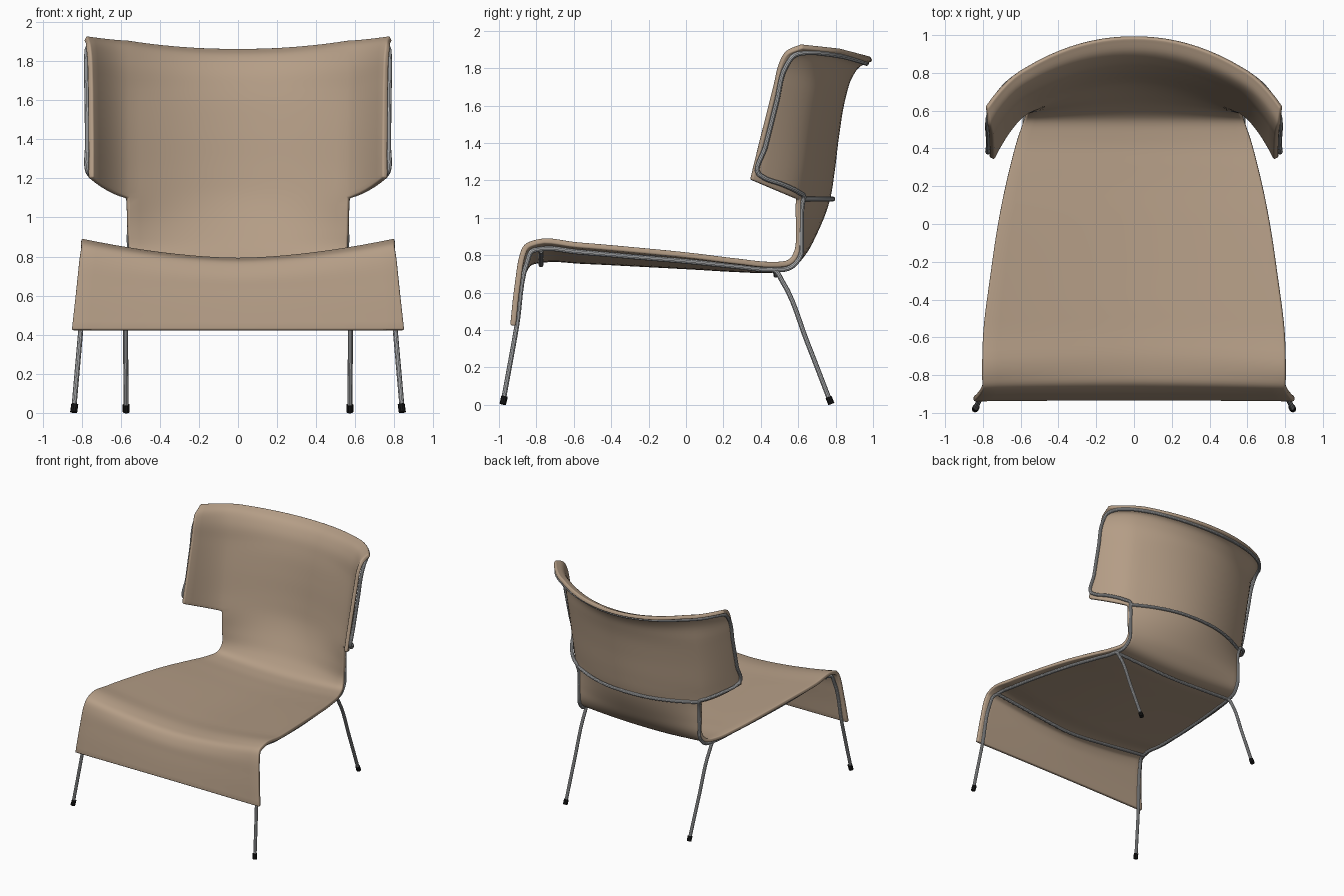
import bpy, bmesh
from mathutils import Vector

if "Cube" in bpy.data.objects:
    bpy.data.objects.remove(bpy.data.objects["Cube"])


def material(name, rgb):
    m = bpy.data.materials.new(name)
    m.diffuse_color = (*rgb, 1)
    m.use_nodes = True
    m.node_tree.nodes["Principled BSDF"].inputs["Base Color"].default_value = m.diffuse_color
    return m


TAN = material("tan upholstery", (0.46, 0.34, 0.24))
STEEL = material("grey steel", (0.48, 0.49, 0.50))
BLACK = material("black rubber", (0.008, 0.008, 0.008))


def knots(pts):
    ts = [0.0]
    for a, b in zip(pts, pts[1:]):
        ts.append(ts[-1] + max((Vector(b) - Vector(a)).length, 1e-4))
    return ts


def smooth(pts, ts, n):
    """Smooth interpolation through points of any dimension, n samples per span."""
    P = [Vector(p) for p in pts]
    h = [b - a for a, b in zip(ts, ts[1:])]
    d = [(P[i + 1] - P[i]) / h[i] for i in range(len(h))]
    m = [d[0]] + [(d[i - 1] * h[i] + d[i] * h[i - 1]) / (h[i - 1] + h[i])
                  for i in range(1, len(d))] + [d[-1]]
    out = []
    for i in range(len(h)):
        for k in range(n):
            s = k / n
            out.append(P[i] * (2*s**3 - 3*s*s + 1) + m[i] * h[i] * (s**3 - 2*s*s + s)
                       + P[i + 1] * (3*s*s - 2*s**3) + m[i + 1] * h[i] * (s**3 - s*s))
    return out + [P[-1]]


def tube(name, pts, r, mat, n=6):
    cu = bpy.data.curves.new(name, 'CURVE')
    cu.dimensions = '3D'
    cu.bevel_depth, cu.bevel_resolution, cu.use_fill_caps = r, 3, True
    path = smooth(pts, knots(pts), n)
    sp = cu.splines.new('POLY')
    sp.points.add(len(path) - 1)
    for q, p in zip(sp.points, path):
        q.co = (*p, 1)
    cu.materials.append(mat)
    ob = bpy.data.objects.new(name, cu)
    bpy.context.collection.objects.link(ob)
    bpy.ops.object.select_all(action='DESELECT')
    ob.select_set(True)
    bpy.context.view_layer.objects.active = ob
    bpy.ops.object.convert(target='MESH')
    bpy.ops.object.shade_smooth_by_angle()


def both(half):
    """Half path ending on the centre line -> full symmetric path."""
    return half + [(-x, y, z) for x, y, z in reversed(half[:-1])]


# Shell rows: centre y, z, then side edge x, y, z
seat = [
    (-.935, .425, .85, -.940, .425), (-.905, .62, .825, -.915, .65),
    (-.885, .71, .81, -.893, .79), (-.845, .770, .80, -.865, .855),
    (-.77, .789, .80, -.80, .885), (-.55, .783, .795, -.58, .870),
    (-.25, .768, .757, -.27, .843), (.05, .752, .712, .03, .813),
    (.30, .738, .660, .28, .782), (.45, .735, .615, .45, .765),
    (.55, .752, .580, .545, .775), (.615, .82, .56, .58, .83),
    (.675, .93, .56, .585, .94),
]
back = [
    (.74, 1.10, .56, .585, 1.10), (.765, 1.25, .56, .61, 1.25),
    (.79, 1.45, .56, .64, 1.45), (.825, 1.65, .56, .675, 1.65),
    (.86, 1.76, .56, .70, 1.79), (.91, 1.83, .56, .75, 1.875),
    (.985, 1.865, .56, .825, 1.907),
]
# Outer edge of the wings, one point per back row
wing = [(.74, .34, 1.205), (.74, .375, 1.35), (.742, .42, 1.53), (.745, .465, 1.71),
        (.75, .495, 1.83), (.76, .535, 1.895), (.775, .615, 1.93)]

N, M, SUB = 10, 6, 5
rows_in = seat + back
ts = knots([r[:2] for r in rows_in])
rows = smooth(rows_in, ts, SUB)
notch = len(seat) * SUB
wings = smooth(wing, ts[len(seat):], SUB)

# Seat and back shell with wings
bm = bmesh.new()
grid = []
for i, (cy, cz, ex, ey, ez) in enumerate(rows):
    p = 1.6 + 0.5 * i / len(rows)
    line = {}
    for j in range(-N, N + 1):
        u = j / N
        f = abs(u) ** p
        line[j] = bm.verts.new((ex * u, cy + (ey - cy) * f, cz + (ez - cz) * f))
    if i >= notch:
        ox, oy, oz = wings[i - notch]
        for k in range(1, M + 1):
            v = k / M
            f = .5 * v + .5 * v * v
            for s in (-1, 1):
                line[s * (N + k)] = bm.verts.new(
                    (s * (ex + (ox - ex) * v), ey + (oy - ey) * f, ez + (oz - ez) * f))
    grid.append(line)
for a, b in zip(grid, grid[1:]):
    for j in range(-N - M, N + M):
        if j in a and j + 1 in a and j in b and j + 1 in b:
            bm.faces.new((a[j], a[j + 1], b[j + 1], b[j]))
me = bpy.data.meshes.new("seat_shell")
bm.to_mesh(me)
bm.free()
me.materials.append(TAN)
shell = bpy.data.objects.new("seat_shell", me)
bpy.context.collection.objects.link(shell)
sol = shell.modifiers.new("thickness", 'SOLIDIFY')
sol.thickness, sol.offset = 0.03, -1
bev = shell.modifiers.new("soft rim", 'BEVEL')
bev.width, bev.segments, bev.limit_method, bev.angle_limit = 0.009, 3, 'ANGLE', 0.9
bpy.context.view_layer.objects.active = shell
shell.select_set(True)
bpy.ops.object.shade_smooth_by_angle(angle=0.9)

# Main frame: front legs, seat sides, back uprights, wing outline and top edge
R = 0.013
tube("main_frame", both([
    (.84, -.977, .02), (.805, -.905, .42), (.775, -.850, .76), (.765, -.825, .82),
    (.755, -.78, .832), (.745, -.58, .817), (.715, -.27, .790), (.67, .03, .764),
    (.62, .28, .738), (.585, .45, .722), (.565, .56, .735), (.557, .61, .79),
    (.557, .617, .90), (.557, .622, 1.07), (.567, .63, 1.115), (.61, .605, 1.135),
    (.70, .51, 1.18), (.755, .415, 1.215), (.768, .388, 1.235), (.77, .425, 1.38),
    (.773, .485, 1.62), (.775, .535, 1.81), (.77, .575, 1.865), (.74, .655, 1.883),
    (.68, .735, 1.877), (.56, .82, 1.865), (.30, .925, 1.838), (0, .965, 1.825)]), R, STEEL)

# Cross rods
tube("back_cross_rod", both([(.557, .625, 1.10), (.40, .705, 1.10), (.20, .768, 1.10),
                             (0, .785, 1.10)]), R, STEEL)
tube("front_cross_rod", both([(.755, -.775, .825), (.38, -.775, .782), (0, -.775, .748)]),
     R, STEEL)
tube("rear_cross_rod", both([(.58, .47, .722), (.3, .48, .702), (0, .48, .692)]), R, STEEL)

# Rear legs and rubber feet
for s, side in ((-1, "left"), (1, "right")):
    tube("rear_leg_" + side, [(s*.588, .43, .725), (s*.58, .475, .718), (s*.578, .515, .66),
                              (s*.575, .65, .33), (s*.572, .77, .02)], R, STEEL)
    tube("front_foot_" + side, [(s*.835, -.970, .045), (s*.841, -.980, .003)], .018, BLACK, 1)
    tube("rear_foot_" + side, [(s*.572, .762, .042), (s*.572, .777, .004)], .018, BLACK, 1)
